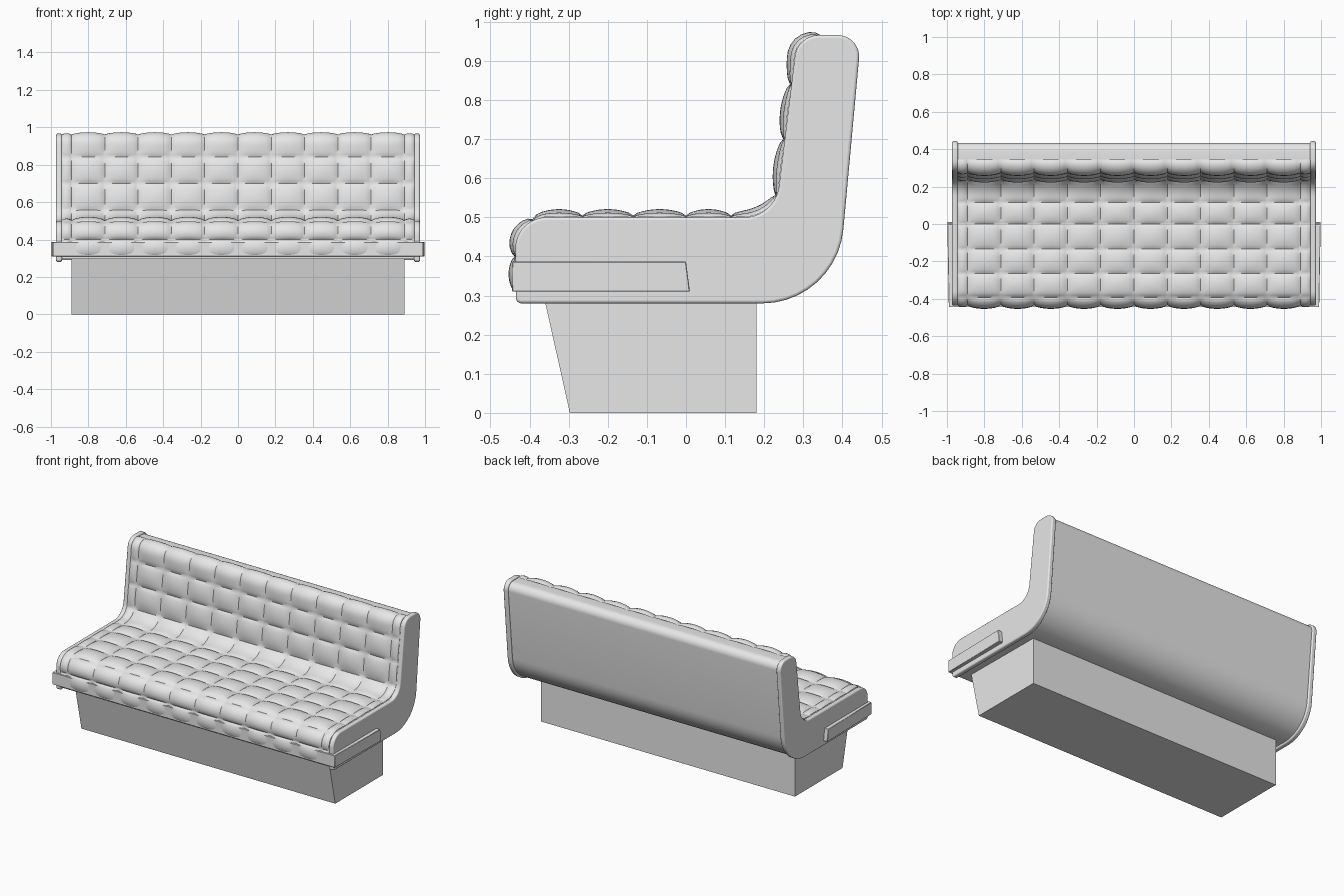
import bpy, bmesh, math
from mathutils import Vector

if "Cube" in bpy.data.objects:
    bpy.data.objects.remove(bpy.data.objects["Cube"])

grey = bpy.data.materials.new("light grey")
grey.diffuse_color = (0.8, 0.8, 0.8, 1)
grey.use_nodes = True
grey.node_tree.nodes["Principled BSDF"].inputs["Base Color"].default_value = grey.diffuse_color


def finish(name, bm, smooth=35, bevel=0.0, segs=3):
    me = bpy.data.meshes.new(name)
    bm.to_mesh(me)
    bm.free()
    ob = bpy.data.objects.new(name, me)
    bpy.context.collection.objects.link(ob)
    me.materials.append(grey)
    if bevel:
        m = ob.modifiers.new("bevel", 'BEVEL')
        m.width, m.segments, m.limit_method = bevel, segs, 'ANGLE'
        m.angle_limit = math.radians(50)
    bpy.ops.object.select_all(action='DESELECT')
    ob.select_set(True)
    bpy.context.view_layer.objects.active = ob
    if smooth:
        bpy.ops.object.shade_smooth_by_angle(angle=math.radians(smooth))
    return ob


def rounded(pts, closed=True, n=10):
    """(y, z, tangent length) corners -> polyline with circular fillets"""
    out, k = [], len(pts)
    for i, (y, z, t) in enumerate(pts):
        p = Vector((y, z))
        if t == 0 or (not closed and i in (0, k - 1)):
            out.append(p)
            continue
        a = (Vector(pts[i - 1][:2]) - p).normalized()
        b = (Vector(pts[(i + 1) % k][:2]) - p).normalized()
        half = a.angle(b) / 2
        c = p + (a + b).normalized() * t / math.cos(half)
        va, vb = p + a * t - c, p + b * t - c
        ang = va.angle(vb)
        for j in range(n + 1):
            s = j / n
            out.append(c + (va * math.sin((1 - s) * ang) + vb * math.sin(s * ang)) / math.sin(ang))
    return out


def extrude_profile(poly, x0, x1):
    bm = bmesh.new()
    A = [bm.verts.new((x0, p.x, p.y)) for p in poly]
    B = [bm.verts.new((x1, p.x, p.y)) for p in poly]
    bm.faces.new(A)
    bm.faces.new(B[::-1])
    for i in range(len(A)):
        j = (i + 1) % len(A)
        bm.faces.new((A[i], B[i], B[j], A[j]))
    bmesh.ops.recalc_face_normals(bm, faces=bm.faces)
    return bm


def hexa(bottom, top):
    bm = bmesh.new()
    b = [bm.verts.new(v) for v in bottom]
    t = [bm.verts.new(v) for v in top]
    bm.faces.new(b)
    bm.faces.new(t)
    for i in range(4):
        j = (i + 1) % 4
        bm.faces.new((b[i], b[j], t[j], t[i]))
    bmesh.ops.recalc_face_normals(bm, faces=bm.faces)
    return bm


# End panels
panel = rounded([(-0.435, 0.28, 0.015), (0.385, 0.28, 0.19), (0.448, 0.966, 0.06),
                 (0.285, 0.966, 0.055), (0.228, 0.50, 0.08), (-0.437, 0.50, 0.08)])
for side, s in (("left", -1), ("right", 1)):
    finish(side + "_end_panel", extrude_profile(panel, s * 0.942, s * 0.972), bevel=0.007)

# Bench shell between the panels
shell = rounded([(-0.427, 0.297, 0), (0.375, 0.29, 0.18), (0.438, 0.956, 0.05),
                 (0.290, 0.956, 0.05), (0.233, 0.494, 0.08), (-0.427, 0.494, 0.075)])
finish("bench_shell", extrude_profile(shell, -0.945, 0.945))

# Quilted upholstery following the seat and backrest
path = rounded([(-0.43, 0.31, 0), (-0.43, 0.497, 0.075), (0.231, 0.497, 0.08),
                (0.288, 0.958, 0.045), (0.345, 0.958, 0)], closed=False, n=24)
dense = []
for a, b in zip(path, path[1:]):
    m = max(1, int((b - a).length / 0.001))
    dense += [a.lerp(b, i / m) for i in range(m)]
dense.append(path[-1])
seam_pts = [(-0.43, 0.31), (-0.43, 0.40), (-0.39, 0.49), (-0.265, 0.5), (-0.135, 0.5), (0, 0.5),
            (0.115, 0.5), (0.22, 0.56), (0.255, 0.70), (0.272, 0.84), (0.345, 0.958)]
v_seams = [min(range(len(dense)), key=lambda i: (dense[i] - Vector(q)).length) for q in seam_pts]
u_seams = [-0.943] + [-0.89 + 0.178 * i for i in range(11)] + [0.943]


def stations(seams, full, n=12):
    """positions and puff heights across each quilt cell"""
    out = []
    for a, b in zip(seams, seams[1:]):
        h = min(1, abs(b - a) / full)
        for i in range(n):
            t = i / n
            out.append((a + (b - a) * t, h * math.sin(math.pi * t) ** 0.6))
    return out + [(seams[-1], 0)]


bm = bmesh.new()
rows = []
for v, fv in stations(v_seams, 90):
    i = min(len(dense) - 1, round(v))
    p = dense[i]
    d = (dense[min(i + 6, len(dense) - 1)] - dense[max(i - 6, 0)]).normalized()
    nrm = Vector((-d.y, d.x))
    row = []
    for u, fu in stations(u_seams, 0.1):
        q = p + nrm * (0.002 + 0.022 * (0.12 * fv + fu * (0.25 + 0.63 * fv)))
        row.append(bm.verts.new((u, q.x, q.y)))
    rows.append(row)
for r0, r1 in zip(rows, rows[1:]):
    for i in range(len(r0) - 1):
        bm.faces.new((r0[i], r0[i + 1], r1[i + 1], r1[i]))
finish("quilted_upholstery", bm, smooth=50)

# Front rail and side rails
Z0, Z1 = 0.31, 0.387
rail = [(-0.99, -0.445), (0.99, -0.445), (0.99, -0.415), (-0.99, -0.415)]
finish("front_rail", hexa([(x, y, Z0) for x, y in rail], [(x, y, Z1) for x, y in rail]),
       bevel=0.002, segs=1)
for side, s in (("left", -1), ("right", 1)):
    def ring(z, back):
        return [(s * 0.96, -0.444, z), (s * 0.99, -0.444, z), (s * 0.998, back, z), (s * 0.96, back, z)]
    finish(side + "_side_rail", hexa(ring(Z0, 0.01), ring(Z1, 0.0)), bevel=0.002, segs=1)

# Plinth base with sloping front
finish("plinth", hexa([(-0.89, -0.297, 0), (0.89, -0.297, 0), (0.89, 0.18, 0), (-0.89, 0.18, 0)],
                      [(-0.89, -0.364, 0.30), (0.89, -0.364, 0.30), (0.89, 0.18, 0.30), (-0.89, 0.18, 0.30)]),
       smooth=0)
